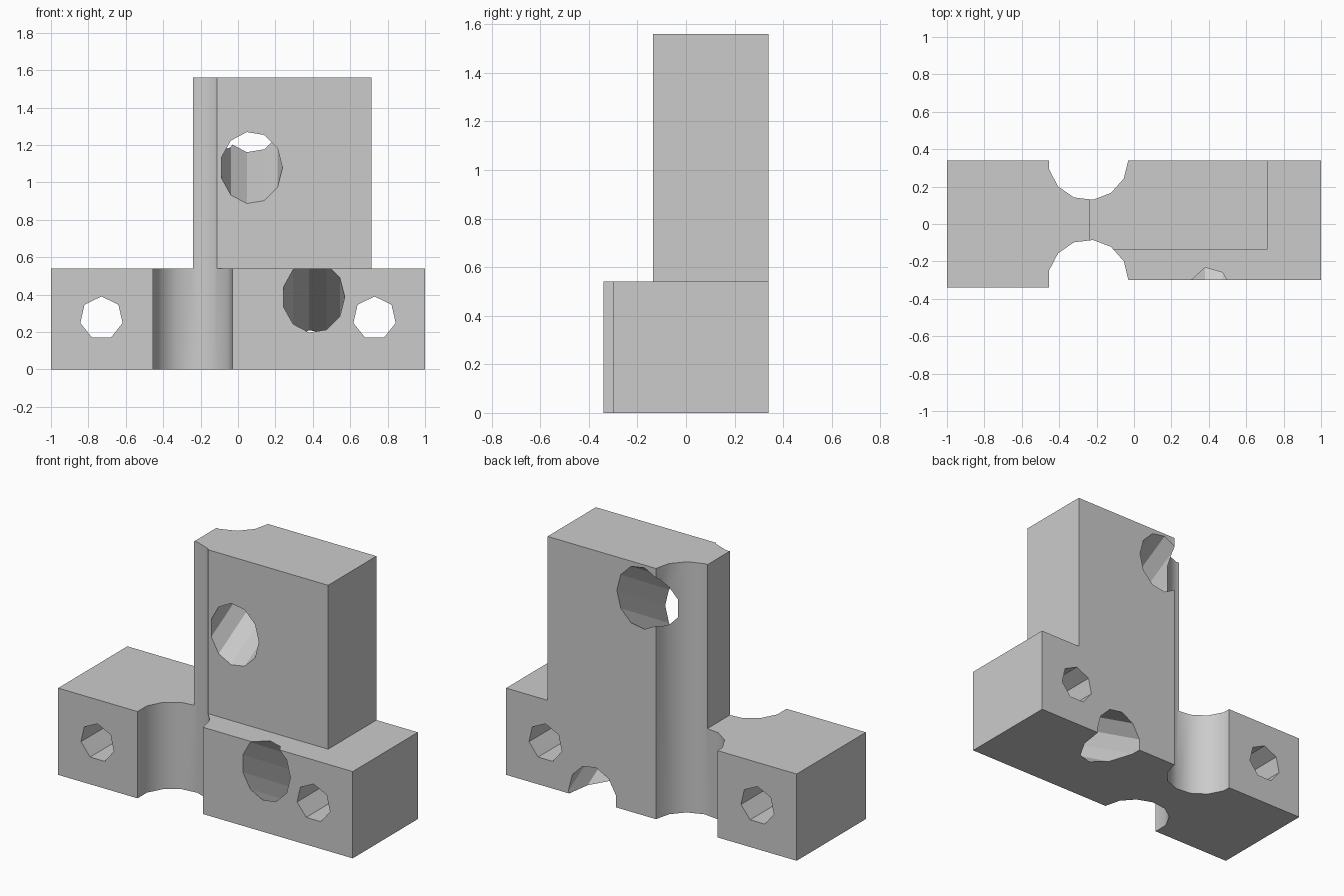
import bpy
import bmesh
from math import cos, sin, pi, radians
from mathutils import Matrix

cube = bpy.data.objects.get("Cube")
if cube:
    bpy.data.objects.remove(cube, do_unlink=True)

grey = bpy.data.materials.new("plain_grey")
grey.use_nodes = True
colour = (0.6, 0.6, 0.6, 1)
grey.diffuse_color = colour
grey.node_tree.nodes["Principled BSDF"].inputs["Base Color"].default_value = colour


def prism(name, outline, z0, z1, matrix=Matrix()):
    """Extrude a flat outline from z0 to z1, then place it."""
    bm = bmesh.new()
    face = bm.faces.new([bm.verts.new((x, y, z0)) for x, y in outline])
    top = bmesh.ops.extrude_face_region(bm, geom=[face])["geom"]
    moved = [v for v in top if isinstance(v, bmesh.types.BMVert)]
    bmesh.ops.translate(bm, vec=(0, 0, z1 - z0), verts=moved)
    bmesh.ops.recalc_face_normals(bm, faces=bm.faces)
    bm.transform(matrix)
    mesh = bpy.data.meshes.new(name)
    bm.to_mesh(mesh)
    bm.free()
    mesh.materials.append(grey)
    obj = bpy.data.objects.new(name, mesh)
    bpy.context.collection.objects.link(obj)
    return obj


def ring(sides, radius, start=0.0):
    angles = [start + 2 * pi * i / sides for i in range(sides)]
    return [(radius * cos(a), radius * sin(a)) for a in angles]


def combine(target, tool, operation):
    """Apply a boolean to the target and remove the tool."""
    mod = target.modifiers.new("join_or_cut", 'BOOLEAN')
    mod.operation = operation
    mod.solver = 'EXACT'
    mod.object = tool
    bpy.context.view_layer.objects.active = target
    bpy.ops.object.modifier_apply(modifier=mod.name)
    bpy.data.objects.remove(tool, do_unlink=True)


BACK = 0.34

# Base bar, slightly deeper at its right end, with the upright block on it
body = prism("bracket_body",
             [(-1, -0.34), (-0.3, -0.34), (-0.3, -0.3), (1, -0.3), (1, BACK), (-1, BACK)],
             0, 0.54)
tower = prism("upright_block",
              [(-0.24, -0.135), (0.715, -0.135), (0.715, BACK), (-0.24, BACK)],
              0.3, 1.56)
combine(body, tower, 'UNION')

# Rounded waist channels, front and back
for y in (-0.299, 0.343):
    channel = prism("channel_cutter", ring(13, 0.215), -0.1, 1.7,
                    Matrix.Translation((-0.245, y, 0)))
    combine(body, channel, 'DIFFERENCE')

# Mounting holes through both ends
for x in (-0.73, 0.73):
    hole = prism("mounting_hole_cutter", ring(7, 0.116, pi / 2), -1, 1,
                 Matrix.Translation((x, 0, 0.274)) @ Matrix.Rotation(radians(90), 4, 'X'))
    combine(body, hole, 'DIFFERENCE')

# Two bores slanting in opposite directions, 30 degrees from level
for x, y, z, tilt in ((0.071, -0.135, 1.078, 30), (0.404, -0.3, 0.388, -30)):
    bore = prism("slanted_bore_cutter", ring(11, 0.167), -1, 1.2,
                 Matrix.Translation((x, y, z)) @ Matrix.Rotation(radians(90 + tilt), 4, 'X'))
    combine(body, bore, 'DIFFERENCE')

# Smooth channels, faceted bores
bpy.ops.object.select_all(action='DESELECT')
body.select_set(True)
bpy.context.view_layer.objects.active = body
bpy.ops.object.shade_smooth_by_angle(angle=radians(30))
